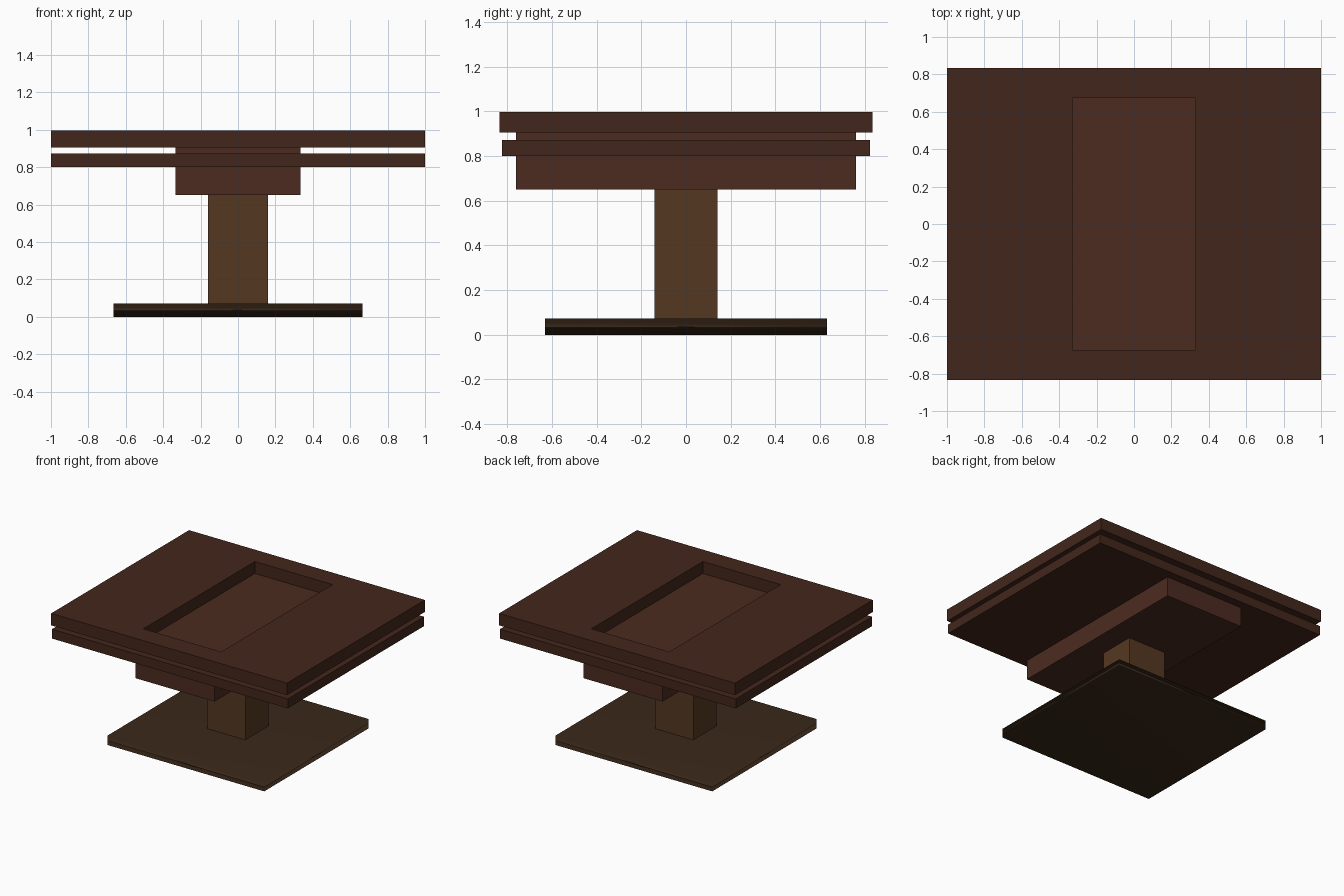
import bpy, bmesh

if "Cube" in bpy.data.objects:
    bpy.data.objects.remove(bpy.data.objects["Cube"])

def material(name, r, g, b):
    # 0-255 display colour converted to linear
    m = bpy.data.materials.new(name)
    m.diffuse_color = [((c / 255 + 0.055) / 1.055) ** 2.4 for c in (r, g, b)] + [1]
    m.use_nodes = True
    m.node_tree.nodes["Principled BSDF"].inputs["Base Color"].default_value = m.diffuse_color
    return m

def finish(name, bm, mat):
    bmesh.ops.recalc_face_normals(bm, faces=bm.faces)
    me = bpy.data.meshes.new(name)
    bm.to_mesh(me)
    bm.free()
    me.materials.append(mat)
    ob = bpy.data.objects.new(name, me)
    bpy.context.collection.objects.link(ob)
    return ob

def slab(name, hx, hy, z0, z1, mat):
    # box from half widths and a height range
    bm = bmesh.new()
    bmesh.ops.create_cube(bm, size=2)
    for v in bm.verts:
        v.co = (v.co.x * hx, v.co.y * hy, z1 if v.co.z > 0 else z0)
    return finish(name, bm, mat)

def frame(name, outer, inner, z0, z1, mat):
    # flat rectangular ring extruded upwards
    bm = bmesh.new()
    corners = [(-1, -1), (1, -1), (1, 1), (-1, 1)]
    rings = [[bm.verts.new((sx * hx, sy * hy, z0)) for sx, sy in corners]
             for hx, hy in (outer, inner)]
    a, b = rings
    faces = [bm.faces.new((a[i], a[(i + 1) % 4], b[(i + 1) % 4], b[i])) for i in range(4)]
    ext = bmesh.ops.extrude_face_region(bm, geom=faces, use_keep_orig=True)
    top = [g for g in ext["geom"] if isinstance(g, bmesh.types.BMVert)]
    bmesh.ops.translate(bm, verts=top, vec=(0, 0, z1 - z0))
    return finish(name, bm, mat)

dark_wood = material("dark_wood", 66, 38, 27)
red_wood = material("red_wood", 76, 43, 32)
oak = material("oak", 84, 56, 33)
base_wood = material("base_wood", 58, 40, 25)

# Table top with a recessed opening, and the shelf just below it
frame("table_top", (1.0, 0.835), (0.33, 0.675), 0.905, 0.997, dark_wood)
slab("lower_leaf", 1.0, 0.825, 0.80, 0.872, dark_wood)

# Central box, its top forms the recess floor
slab("center_box", 0.335, 0.762, 0.65, 0.905, red_wood)

# Column and foot
slab("column", 0.16, 0.14, 0.07, 0.65, oak)
base = slab("base_plate", 0.665, 0.632, 0.0, 0.072, base_wood)

# Soft shading across the foot's thin rim
for p in base.data.polygons:
    p.use_smooth = True
wn = base.modifiers.new("soft_rim", 'WEIGHTED_NORMAL')
wn.mode = 'FACE_AREA'
wn.weight = 50
